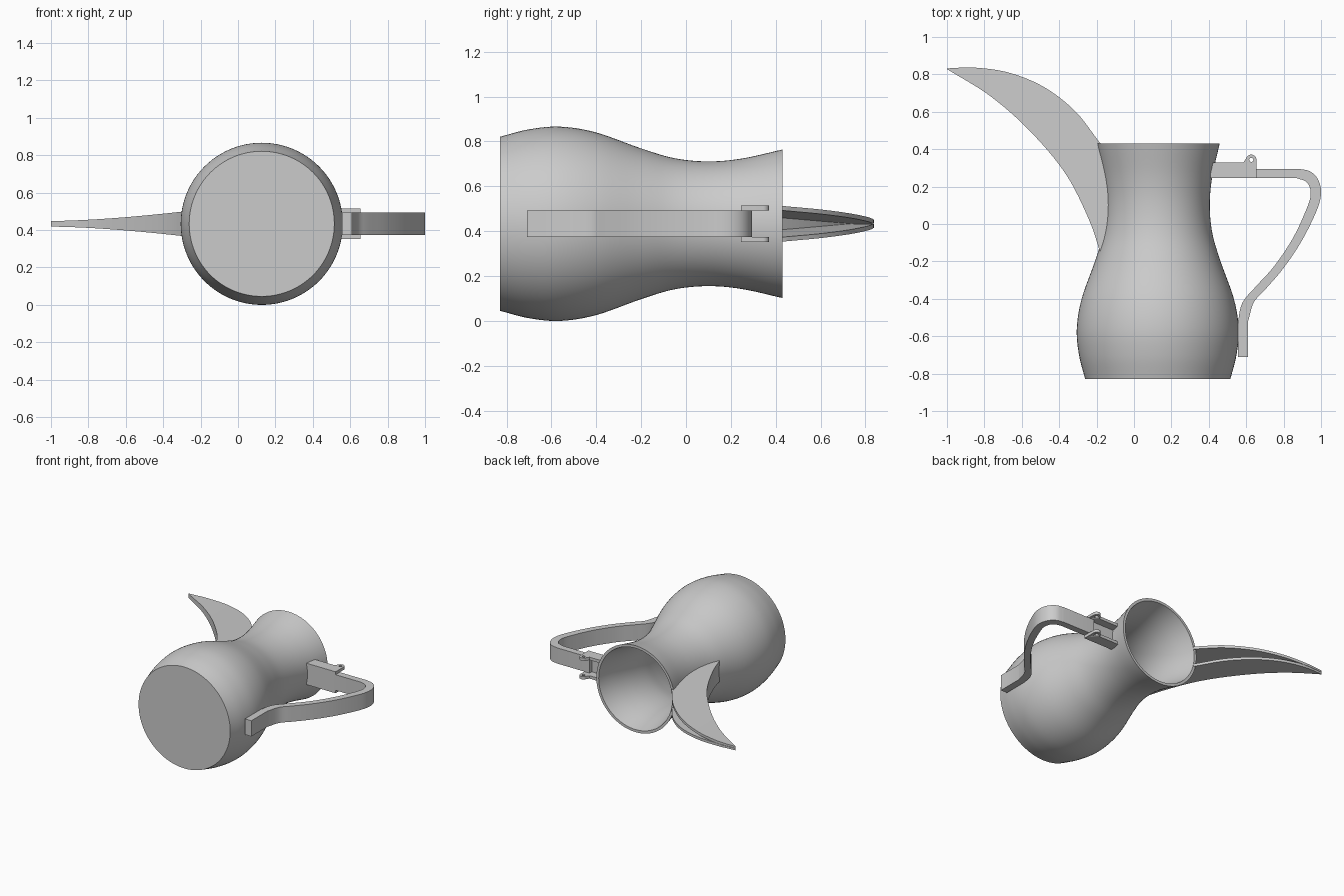
import bpy, bmesh, math
from mathutils import Vector

cube = bpy.data.objects.get("Cube")
if cube:
    bpy.data.objects.remove(cube, do_unlink=True)

metal = bpy.data.materials.new("plain grey")
metal.use_nodes = True
GREY = (0.6, 0.6, 0.6, 1)
metal.diffuse_color = GREY
metal.node_tree.nodes["Principled BSDF"].inputs["Base Color"].default_value = GREY

CX, CZ = 0.127, 0.433      # body axis, running along y
WALL = 0.02


def smooth_path(points, steps):
    """Catmull-Rom curve through 2D points."""
    p = [Vector(q) for q in points]
    p = [2 * p[0] - p[1]] + p + [2 * p[-1] - p[-2]]
    out = []
    for a, b, c, d in zip(p, p[1:], p[2:], p[3:]):
        for i in range(steps):
            t = i / steps
            out.append(0.5 * (2 * b + (c - a) * t + (2 * a - 5 * b + 4 * c - d) * t ** 2
                              + (3 * b - a - 3 * c + d) * t ** 3))
    return out + [p[-2]]


def finish(name, bm, angle=35):
    bmesh.ops.remove_doubles(bm, verts=bm.verts, dist=0.0002)
    bmesh.ops.recalc_face_normals(bm, faces=bm.faces)
    mesh = bpy.data.meshes.new(name)
    bm.to_mesh(mesh)
    bm.free()
    mesh.materials.append(metal)
    ob = bpy.data.objects.new(name, mesh)
    bpy.context.collection.objects.link(ob)
    bpy.ops.object.select_all(action='DESELECT')
    ob.select_set(True)
    bpy.context.view_layer.objects.active = ob
    bpy.ops.object.shade_smooth_by_angle(angle=math.radians(angle))
    return ob


def extrude_outline(name, outline, z0, z1):
    """Prism from an outline in the xy plane."""
    bm = bmesh.new()
    face = bm.faces.new([bm.verts.new((x, y, z0)) for x, y in outline])
    new = bmesh.ops.extrude_face_region(bm, geom=[face])["geom"]
    bmesh.ops.translate(bm, vec=(0, 0, z1 - z0),
                        verts=[v for v in new if isinstance(v, bmesh.types.BMVert)])
    return finish(name, bm)


# Body: hollow turned vessel, (y, radius) profile
profile = smooth_path([(-0.83, 0.388), (-0.7, 0.421), (-0.56, 0.433), (-0.4, 0.407),
                       (-0.2, 0.336), (-0.05, 0.292), (0.1, 0.278), (0.25, 0.291),
                       (0.43, 0.331)], 6)


def radius(y):
    for a, b in zip(profile, profile[1:]):
        if y <= b.x:
            return a.y + (b.y - a.y) * (y - a.x) / (b.x - a.x)
    return profile[-1].y


inner = [(max(p.x, -0.81), p.y - WALL) for p in reversed(profile)]
section = [(-0.83, 0)] + [tuple(p) for p in profile] + inner + [(-0.81, 0)]
bm = bmesh.new()
verts = [bm.verts.new((CX + r, y, CZ)) for y, r in section]
edges = [bm.edges.new(pair) for pair in zip(verts, verts[1:])]
bmesh.ops.spin(bm, geom=verts + edges, cent=(CX, 0, CZ), axis=(0, 1, 0),
               angle=2 * math.pi, steps=96)
finish("body", bm)

# Spout: tapering open channel swept between a keel curve and a rim curve
keel = smooth_path([(-0.2, -0.17), (-0.25, 0.02), (-0.37, 0.27), (-0.56, 0.5),
                    (-0.77, 0.685), (-1, 0.828)], 6)
rim = smooth_path([(-0.2, 0.43), (-0.32, 0.6), (-0.48, 0.73), (-0.665, 0.808),
                   (-0.85, 0.836), (-1, 0.832)], 6)
N = 8
bm = bmesh.new()
rings = []
for i, (k, r) in enumerate(zip(keel, rim)):
    t = i / (len(keel) - 1)
    floor = min(0.9, 0.025 / (r - k).length)

    def place(s, side, inset):
        p = k.lerp(r, s)
        y = keel[0].lerp(rim[0], s).y
        base_x = CX - radius(y) + 0.025
        x = p.x + (base_x - keel[0].x) * (1 - t) ** 4
        half = 0.015 + 0.062 * max(0, (x + 1) / 0.8) ** 1.6
        return bm.verts.new((x, p.y, CZ + side * max(half - inset, 0.001)))

    up = [j / (N - 1) for j in range(N)]
    up_in = [floor + (1 - floor) * s for s in up]
    rings.append([place(s, -1, 0) for s in up] + [place(s, -1, WALL) for s in reversed(up_in)]
                 + [place(s, 1, WALL) for s in up_in] + [place(s, 1, 0) for s in reversed(up)])
for a, b in zip(rings, rings[1:]):
    for j in range(4 * N):
        n = (j + 1) % (4 * N)
        bm.faces.new((a[j], a[n], b[n], b[j]))
for ring in (rings[0], rings[-1]):
    for start in (0, 2 * N):
        for j in range(N - 1):
            e = start + 2 * N - 1 - j
            bm.faces.new((ring[start + j], ring[start + j + 1], ring[e - 1], ring[e]))
    bm.faces.new((ring[0], ring[2 * N - 1], ring[2 * N], ring[4 * N - 1]))
finish("spout", bm)

# Handle: flat strap, outer and inner edges
outer_edge = smooth_path([(0.61, -0.52), (0.64, -0.42), (0.7, -0.352), (0.8, -0.235),
                          (0.9, -0.085), (0.98, 0.08), (1, 0.17), (0.983, 0.24),
                          (0.94, 0.282), (0.88, 0.295)], 5)
inner_edge = smooth_path([(0.87, 0.245), (0.925, 0.222), (0.945, 0.16), (0.92, 0.075),
                          (0.85, -0.075), (0.75, -0.225), (0.66, -0.325), (0.58, -0.42),
                          (0.556, -0.52)], 5)
outline = [(0.61, -0.71)] + outer_edge + [(0.61, 0.295), (0.61, 0.245)] + inner_edge + [(0.556, -0.71)]
extrude_outline("handle", outline, CZ - 0.06, CZ + 0.06)

# Hinge bracket: two eared cheeks with pin holes, joined by a plate
EAR = Vector((0.627, 0.343))
R = 0.028


def arc(radius, start, end, steps):
    angles = [math.radians(start + (end - start) * i / steps) for i in range(steps + 1)]
    return [EAR + radius * Vector((math.cos(a), math.sin(a))) for a in angles]


cheek = [(0.41, 0.245), (0.655, 0.245)] + arc(R, 0, 160, 14) + [(0.585, 0.33), (0.41, 0.33)]
pin = extrude_outline("pin_hole_cutter", arc(0.011, 0, 345, 23), CZ - 0.2, CZ + 0.2)
pin.hide_render = True
for name, side in (("upper", 1), ("lower", -1)):
    z0, z1 = sorted((CZ + side * 0.06, CZ + side * 0.082))
    ob = extrude_outline(name + "_hinge_cheek", cheek, z0, z1)
    cut = ob.modifiers.new("pin hole", 'BOOLEAN')
    cut.object = pin
    cut.solver = 'EXACT'
    bpy.context.view_layer.objects.active = ob
    bpy.ops.object.modifier_apply(modifier=cut.name)
bpy.data.objects.remove(pin, do_unlink=True)

plate = [(0.41, 0.245), (0.61, 0.245), (0.61, 0.268), (0.41, 0.268)]
extrude_outline("hinge_plate", plate, CZ - 0.06, CZ + 0.06)
